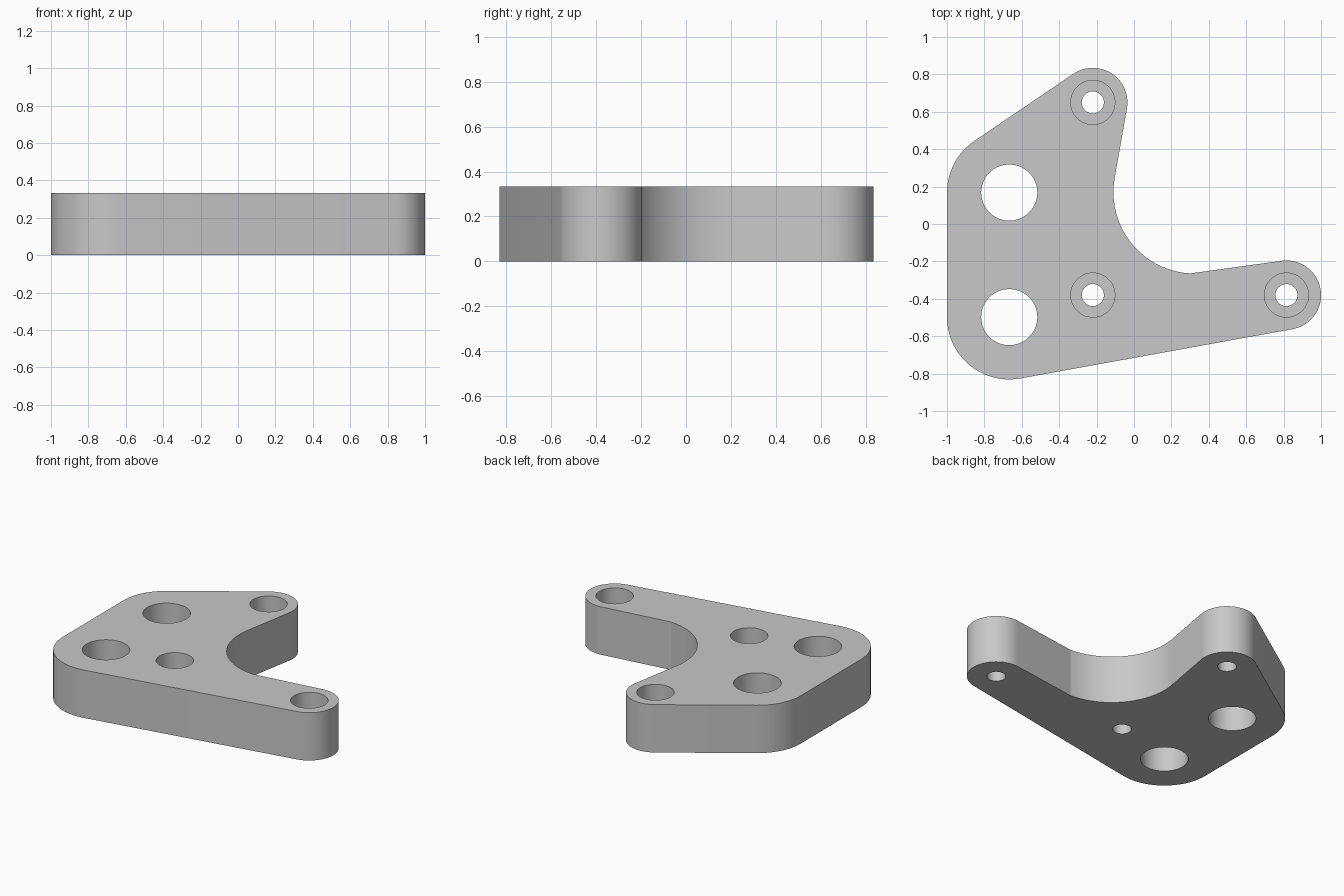
import bpy
from math import radians, cos, sin

cube = bpy.data.objects.get("Cube")
if cube:
    bpy.data.objects.remove(cube, do_unlink=True)

HEIGHT = 0.333
FLOOR = 0.133  # bottom of the counterbores
BIG_HOLES = [(-0.667, 0.168), (-0.667, -0.498)]
BOLTS = [(-0.22, 0.65), (-0.22, -0.38), (0.815, -0.38)]

grey = bpy.data.materials.new("plain grey")
grey.use_nodes = True
grey.diffuse_color = (0.58, 0.58, 0.58, 1)
grey.node_tree.nodes["Principled BSDF"].inputs["Base Color"].default_value = grey.diffuse_color


def arc(center, radius, start, end):
    """Points along an arc, angles in degrees; clockwise when end < start."""
    steps = max(2, round(abs(end - start) / 5))
    angles = [radians(start + (end - start) * i / steps) for i in range(steps + 1)]
    return [(center[0] + radius * cos(a), center[1] + radius * sin(a)) for a in angles]


def prism(name, outline, bottom, top):
    """Extrude a counter-clockwise outline between two heights."""
    n = len(outline)
    verts = [(x, y, z) for z in (bottom, top) for x, y in outline]
    faces = [list(range(n))[::-1], list(range(n, 2 * n))]
    faces += [[i, (i + 1) % n, (i + 1) % n + n, i + n] for i in range(n)]
    mesh = bpy.data.meshes.new(name)
    mesh.from_pydata(verts, [], faces)
    mesh.materials.append(grey)
    obj = bpy.data.objects.new(name, mesh)
    bpy.context.collection.objects.link(obj)
    return obj


# Bracket outline: rounded corners joined by straight edges, with a concave inner sweep
outline = (
    arc(BIG_HOLES[1], 0.333, 180, 280.3)
    + arc(BOLTS[2], 0.185, -79.7, 98)
    + arc((0.325, 0.17), 0.435, 266.7, 170)
    + arc(BOLTS[0], 0.185, -10, 124)
    + arc(BIG_HOLES[0], 0.333, 124, 180)
)
bracket = prism("bracket_plate", outline, 0, HEIGHT)


def drill(center, radius, bottom, top):
    """Cut a round hole in the bracket and remove the cutter."""
    cutter = prism("hole_cutter", arc(center, radius, 0, 360)[:-1], bottom, top)
    cutter.hide_render = True
    mod = bracket.modifiers.new("hole", 'BOOLEAN')
    mod.operation = 'DIFFERENCE'
    mod.solver = 'EXACT'
    mod.object = cutter
    bpy.ops.object.modifier_apply(modifier=mod.name)
    bpy.data.objects.remove(cutter, do_unlink=True)


bpy.ops.object.select_all(action='DESELECT')
bracket.select_set(True)
bpy.context.view_layer.objects.active = bracket

# Large through holes
for spot in BIG_HOLES:
    drill(spot, 0.15, -0.1, HEIGHT + 0.1)

# Counterbored bolt holes
for spot in BOLTS:
    drill(spot, 0.118, FLOOR, HEIGHT + 0.1)
    drill(spot, 0.059, -0.1, HEIGHT + 0.1)

bpy.ops.object.shade_smooth_by_angle(angle=radians(9))
